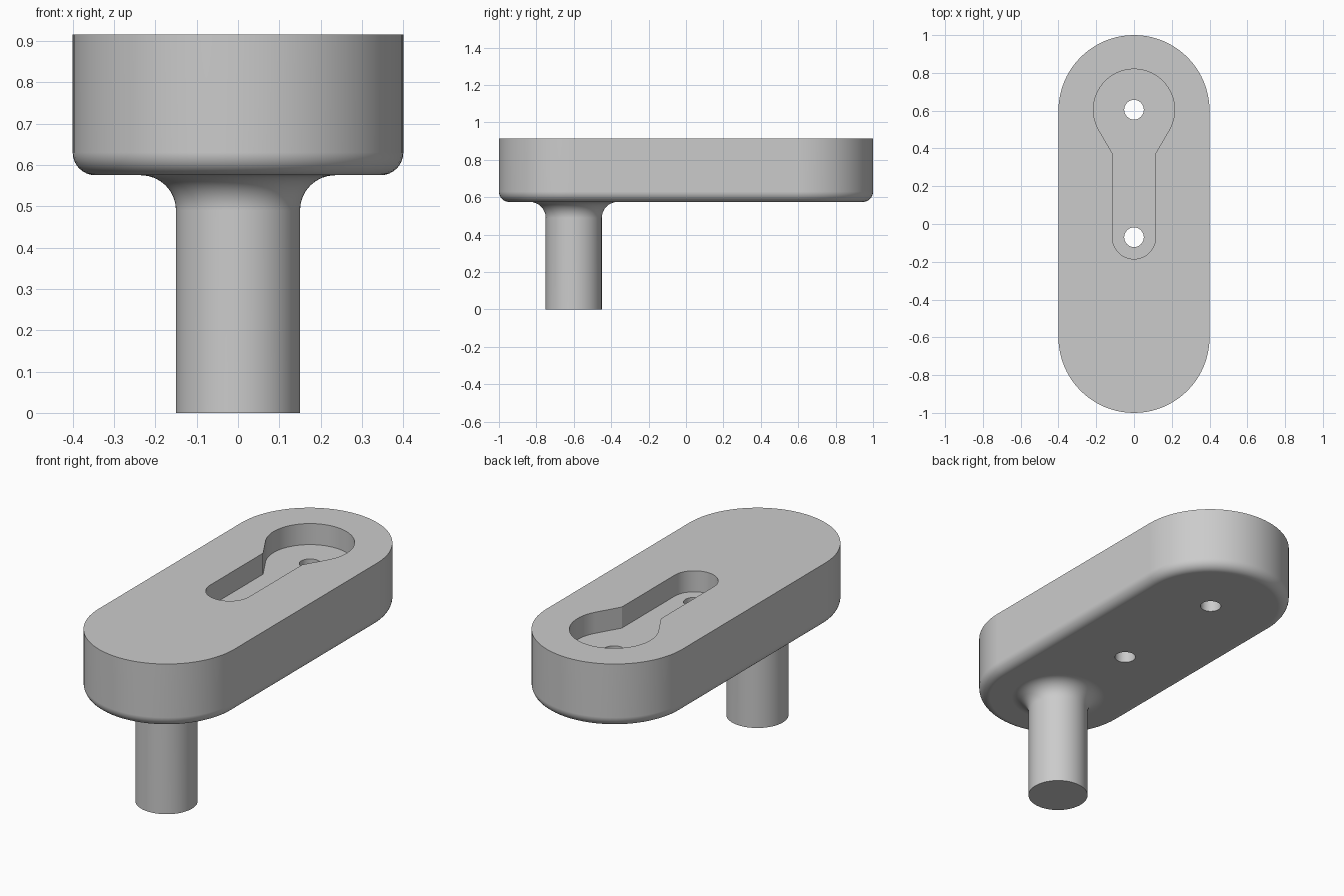
import bpy, bmesh
from math import sin, cos, pi, radians, atan2, acos, hypot
from mathutils import Vector

if "Cube" in bpy.data.objects:
    bpy.data.objects.remove(bpy.data.objects["Cube"])

TOP, UNDER = 0.915, 0.575
ROUND, FILLET = 0.055, 0.085
HOLES_Y = (0.605, -0.07)

grey = bpy.data.materials.new("plain grey")
grey.use_nodes = True
grey.diffuse_color = (0.6, 0.6, 0.6, 1)
grey.node_tree.nodes["Principled BSDF"].inputs["Base Color"].default_value = (0.6, 0.6, 0.6, 1)


def arc(cy, r, start, end, n):
    """Points along an arc centred on x = 0, angles in radians."""
    angles = [start + (end - start) * i / n for i in range(n + 1)]
    return [(r * cos(a), cy + r * sin(a)) for a in angles]


def loft(name, rings):
    """Closed solid through stacked (outline, z) rings."""
    bm = bmesh.new()
    loops = [[bm.verts.new((x, y, z)) for x, y in pts] for pts, z in rings]
    for low, high in zip(loops, loops[1:]):
        for i in range(len(low)):
            bm.faces.new((low[i - 1], low[i], high[i], high[i - 1]))
    bm.faces.new(loops[0][::-1])
    bm.faces.new(loops[-1])
    bmesh.ops.recalc_face_normals(bm, faces=bm.faces)
    mesh = bpy.data.meshes.new(name)
    bm.to_mesh(mesh)
    bm.free()
    mesh.materials.append(grey)
    obj = bpy.data.objects.new(name, mesh)
    bpy.context.collection.objects.link(obj)
    return obj


def stadium(r):
    return arc(0.6, r, 0, pi, 40) + arc(-0.6, r, pi, 2 * pi, 40)


def circle(cy, r, n):
    return arc(cy, r, 0, 2 * pi, n)[:-1]


def combine(target, tool, operation):
    """Apply a boolean and drop the tool."""
    tool.hide_render = True
    mod = target.modifiers.new(operation.lower(), 'BOOLEAN')
    mod.operation, mod.object, mod.solver = operation, tool, 'EXACT'
    bpy.context.view_layer.objects.active = target
    bpy.ops.object.modifier_apply(modifier=mod.name)
    bpy.data.objects.remove(tool)


# Body: rounded bar with a soft lower edge
quarter = [i * pi / 16 for i in range(9)]
rings = [(stadium(0.4 - ROUND * (1 - sin(a))), UNDER + ROUND * (1 - cos(a))) for a in quarter]
body = loft("arm_with_stem", rings + [(stadium(0.4), TOP)])

# Stem: round post flaring into the underside
flare = [(circle(-0.6, 0.15 + FILLET * (1 - cos(a)), 64), UNDER - FILLET * (1 - sin(a)))
         for a in quarter]
stem = loft("stem", [(circle(-0.6, 0.15, 64), 0)] + flare
            + [(circle(-0.6, 0.15 + FILLET, 64), UNDER + 0.04)])
combine(body, stem, 'UNION')

# Keyhole pocket: large round end, tangent shoulders, narrow slot
big, slot, neck = 0.215, 0.115, 0.375
dx, dy = slot, neck - HOLES_Y[0]
tangent = atan2(dy, dx) + acos(big / hypot(dx, dy))
outline = (arc(HOLES_Y[0], big, tangent, pi - tangent, 48) + [(-slot, neck)]
           + arc(HOLES_Y[1], slot, pi, 2 * pi, 24) + [(slot, neck)])
combine(body, loft("pocket_cutter", [(outline, TOP - 0.112), (outline, TOP + 0.1)]), 'DIFFERENCE')

# Screw holes through the pocket floor
for y in HOLES_Y:
    ring = circle(y, 0.052, 32)
    combine(body, loft("hole_cutter", [(ring, 0.4), (ring, TOP + 0.1)]), 'DIFFERENCE')

# Smooth shading with sharp rims and level flats
bpy.ops.object.select_all(action='DESELECT')
body.select_set(True)
bpy.context.view_layer.objects.active = body
bpy.ops.object.shade_smooth_by_angle(angle=radians(30))
weighted = body.modifiers.new("flat face normals", 'WEIGHTED_NORMAL')
weighted.keep_sharp = True
